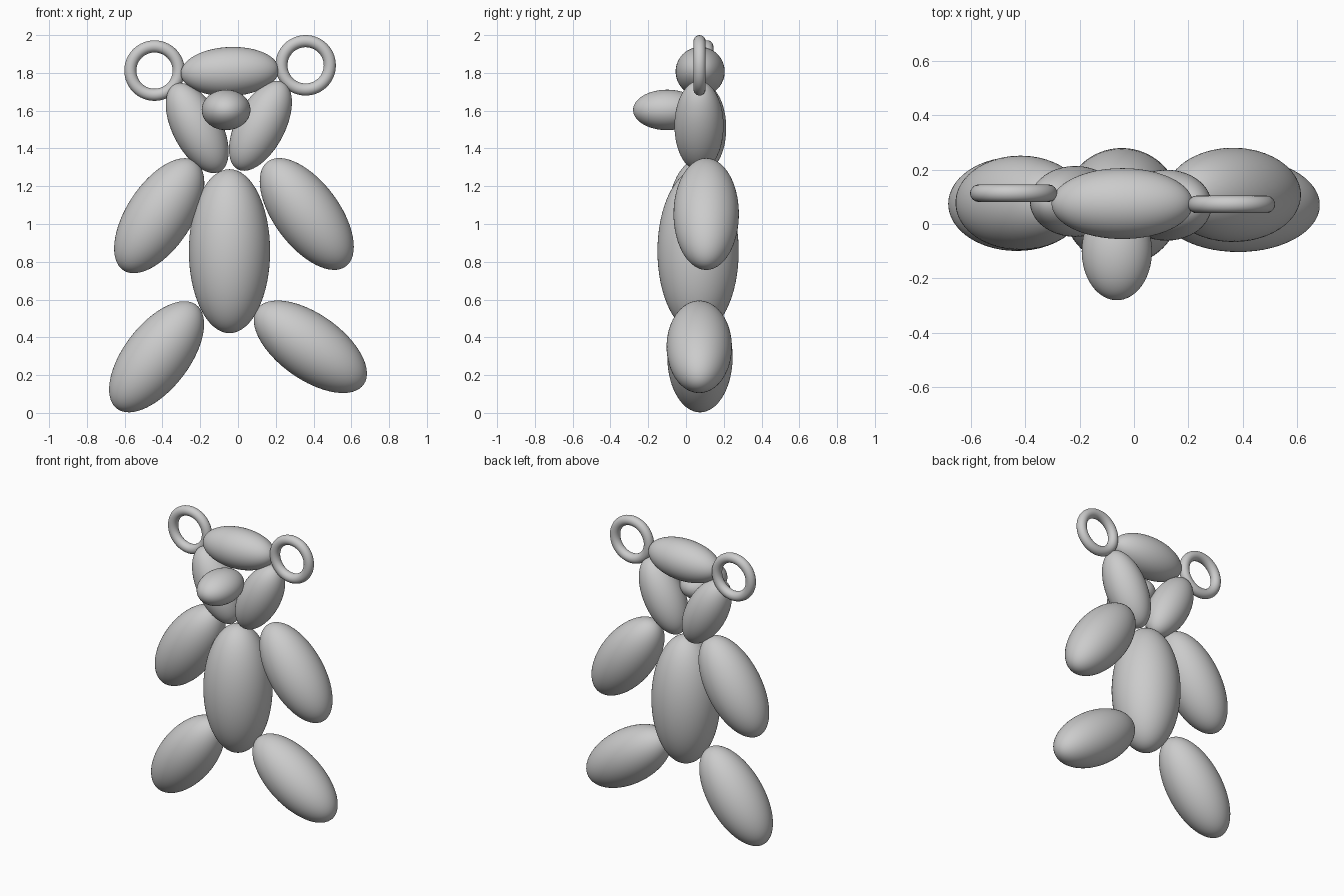
import bpy
from math import radians

if "Cube" in bpy.data.objects:
    bpy.data.objects.remove(bpy.data.objects["Cube"])


def smooth(ob):
    for p in ob.data.polygons:
        p.use_smooth = True


def ellipsoid(name, centre, radii, tilt=0):
    """Smooth ellipsoid, long axis z, tilted about y in degrees."""
    bpy.ops.mesh.primitive_uv_sphere_add(segments=64, ring_count=32, radius=1, location=centre)
    ob = bpy.context.object
    ob.name = name
    ob.scale = radii
    ob.rotation_euler = (0, radians(tilt), 0)
    smooth(ob)


def balloon(name, centre, width, length, tilt=0):
    ellipsoid(name, centre, (width, width, length), tilt)


def ring(name, centre):
    bpy.ops.mesh.primitive_torus_add(major_segments=64, minor_segments=24,
                                     major_radius=0.128, minor_radius=0.032,
                                     location=centre, rotation=(radians(90), 0, 0))
    ob = bpy.context.object
    ob.name = name
    smooth(ob)


# Torso
balloon("body", (-0.045, 0.064, 0.856), 0.215, 0.434)

# Arms and legs
balloon("left_arm", (-0.417, 0.078, 1.044), 0.173, 0.346, 33.3)
balloon("right_arm", (0.364, 0.107, 1.053), 0.173, 0.346, -36.7)
balloon("left_leg", (-0.431, 0.074, 0.297), 0.173, 0.346, 37.5)
balloon("right_leg", (0.383, 0.070, 0.350), 0.173, 0.346, -54.7)

# Head: two cheeks, brow and snout
balloon("left_cheek", (-0.216, 0.083, 1.508), 0.130, 0.260, -27.5)
balloon("right_cheek", (0.119, 0.069, 1.520), 0.130, 0.260, 27.5)
balloon("brow", (-0.043, 0.075, 1.807), 0.130, 0.260, 87.5)
ellipsoid("snout", (-0.063, -0.100, 1.604), (0.129, 0.180, 0.107))

# Ring ears
ring("left_ear", (-0.442, 0.113, 1.812))
ring("right_ear", (0.358, 0.072, 1.840))
